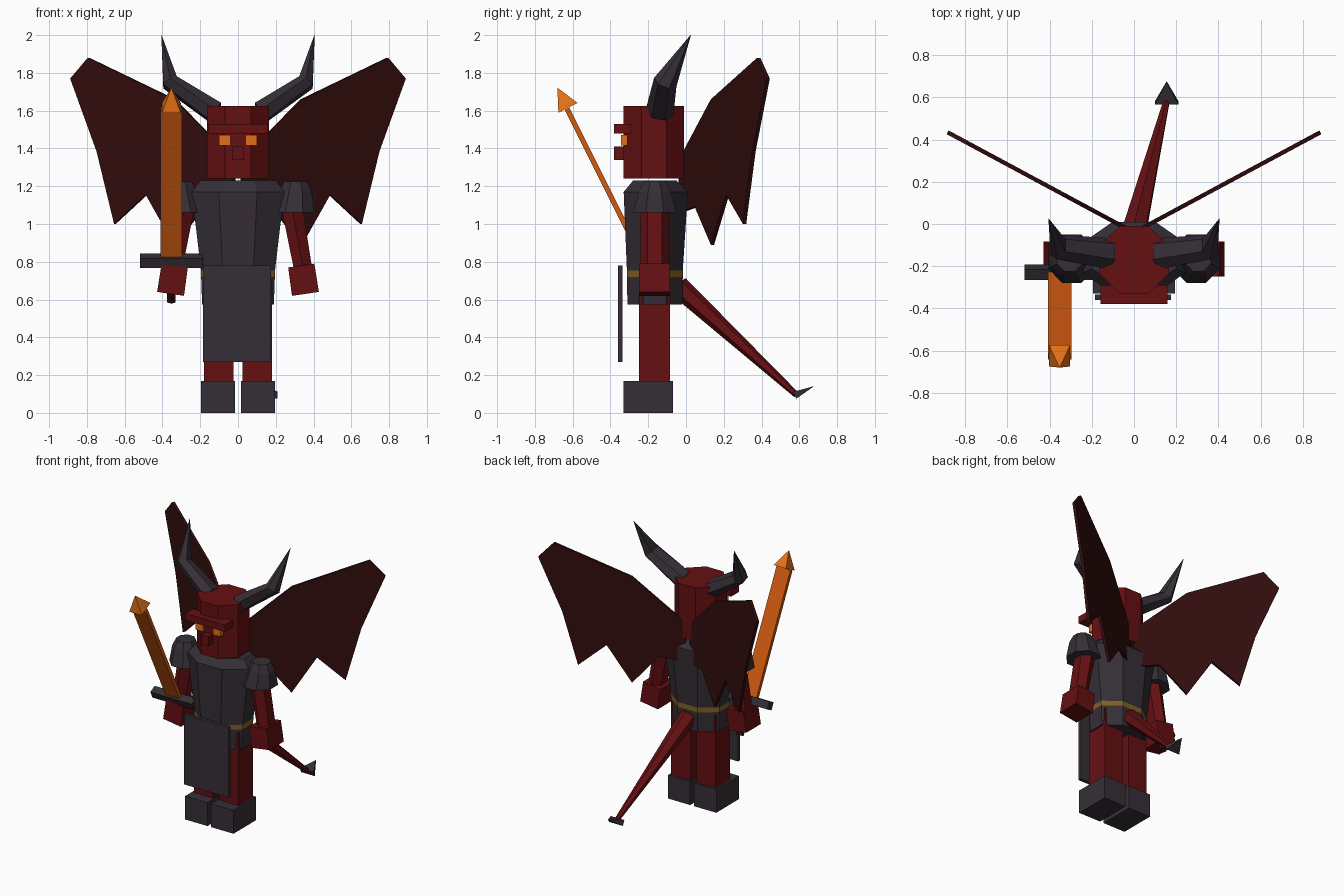
import bpy, bmesh, math
from mathutils import Vector

cube = bpy.data.objects.get("Cube")
if cube:
    bpy.data.objects.remove(cube, do_unlink=True)


def material(name, r, g, b):
    m = bpy.data.materials.new(name)
    m.use_nodes = True
    m.diffuse_color = (r, g, b, 1)
    node = next(n for n in m.node_tree.nodes if n.type == 'BSDF_PRINCIPLED')
    node.inputs["Base Color"].default_value = (r, g, b, 1)
    node.inputs["Roughness"].default_value = 0.9
    return m


SKIN = material("dark red skin", 0.13, 0.005, 0.006)
ARMOUR = material("dark grey armour", 0.036, 0.028, 0.037)
WING = material("deep red membrane", 0.033, 0.004, 0.004)
BLADE = material("orange blade", 0.62, 0.10, 0.005)
GLOW = material("bright orange", 0.75, 0.16, 0.008)
GOLD = material("old gold", 0.22, 0.12, 0.016)


def finish(name, bm, *mats):
    bmesh.ops.recalc_face_normals(bm, faces=bm.faces)
    mesh = bpy.data.meshes.new(name)
    bm.to_mesh(mesh)
    bm.free()
    for m in mats:
        mesh.materials.append(m)
    ob = bpy.data.objects.new(name, mesh)
    bpy.context.collection.objects.link(ob)
    return ob


def loft(name, mat, sections, n=4, axis=None, mirror=1):
    """Skin n-sided sections (x, y, z, half width, half depth) along a path."""
    bm = bmesh.new()
    centres = [Vector(s[:3]) for s in sections]
    last = len(centres) - 1
    rings = []
    for i, (c, s) in enumerate(zip(centres, sections)):
        w = Vector(axis) if axis else centres[min(i + 1, last)] - centres[max(i - 1, 0)]
        w.normalize()
        u = (Vector((1, 0, 0)) - w * w.x).normalized()
        v = w.cross(u)
        grow = 1 / math.cos(math.pi / n)
        ring = []
        for k in range(n):
            a = (2 * k + 1) * math.pi / n
            p = c + u * (s[3] * grow * math.cos(a)) + v * (s[4] * grow * math.sin(a))
            p.x *= mirror
            ring.append(bm.verts.new(p))
        rings.append(ring)
    for a, b in zip(rings, rings[1:]):
        for k in range(n):
            j = (k + 1) % n
            bm.faces.new((a[k], a[j], b[j], b[k]))
    bm.faces.new(rings[0])
    bm.faces.new(rings[-1])
    return finish(name, bm, mat)


def box(name, mat, x, y, z):
    cx, cy = sum(x) / 2, sum(y) / 2
    hx, hy = (x[1] - x[0]) / 2, (y[1] - y[0]) / 2
    return loft(name, mat, [(cx, cy, h, hx, hy) for h in z])


UP = (0, 0, 1)
TINY = 0.001

# Head and face
loft("head", SKIN, [(0, -0.17, 1.24, 0.165, 0.16), (0, -0.17, 1.625, 0.165, 0.16)], 8)
box("brow", SKIN, (-0.16, 0.16), (-0.38, -0.29), (1.48, 1.53))
box("nose", SKIN, (-0.028, 0.028), (-0.38, -0.31), (1.34, 1.41))

# Torso armour, with the belt band coloured by height
torso = loft("torso", ARMOUR, [
    (0, -0.165, 0.575, 0.19, 0.145), (0, -0.165, 0.72, 0.195, 0.148),
    (0, -0.165, 0.755, 0.196, 0.148), (0, -0.16, 1.17, 0.245, 0.17),
    (0, -0.165, 1.23, 0.2, 0.115)], 8, UP)
torso.data.materials.append(GOLD)
for face in torso.data.polygons:
    if 0.72 < face.center.z < 0.755:
        face.material_index = 1
box("loincloth", ARMOUR, (-0.185, 0.175), (-0.36, -0.335), (0.27, 0.78))


def wing(name, s):
    """Flat scalloped slab, swept backwards."""
    outline = [(-0.03, 1.34), (0.14, 1.66), (0.385, 1.88), (0.435, 1.77), (0.36, 1.385),
               (0.31, 1.0), (0.22, 1.155), (0.14, 0.89), (0.055, 1.09), (-0.03, 1.06)]
    half = Vector((-0.47, 0.88, 0)) * 0.01
    bm = bmesh.new()
    sides = []
    for d in (-1, 1):
        pts = [Vector((0.075 + 1.86 * y, y, z)) + half * d for y, z in outline]
        sides.append([bm.verts.new((s * p.x, p.y, p.z)) for p in pts])
    a, b = sides
    bm.faces.new(a)
    bm.faces.new(b)
    for i in range(len(a)):
        j = (i + 1) % len(a)
        bm.faces.new((a[i], a[j], b[j], b[i]))
    finish(name, bm, WING)


# Paired parts
for side, s in (("left", 1), ("right", -1)):
    box(side + "_eye", GLOW, sorted((s * 0.04, s * 0.1)), (-0.345, -0.31), (1.415, 1.47))
    loft(side + "_horn", ARMOUR, [
        (0.12, -0.14, 1.59, 0.055, 0.065), (0.36, -0.11, 1.75, 0.042, 0.055),
        (0.405, 0.025, 2.0, TINY, TINY)], 6, mirror=s)
    loft(side + "_shoulder_pad", ARMOUR, [
        (0.295, -0.165, 1.06, 0.11, 0.115), (0.305, -0.165, 1.17, 0.085, 0.085),
        (0.305, -0.165, 1.225, 0.06, 0.06)], 8, UP, s)
    loft(side + "_arm", SKIN, [
        (0.28, -0.165, 1.12, 0.056, 0.065), (0.345, -0.165, 0.76, 0.048, 0.065)], 6, mirror=s)
    loft(side + "_hand", SKIN, [
        (0.335, -0.167, 0.78, 0.07, 0.083), (0.357, -0.167, 0.63, 0.072, 0.083)], mirror=s)
    box(side + "_leg", SKIN, sorted((s * 0.025, s * 0.18)), (-0.25, -0.085), (0.16, 0.7))
    box(side + "_foot", ARMOUR, sorted((s * 0.015, s * 0.195)), (-0.33, -0.07), (0, 0.17))
    wing(side + "_wing", s)

# Tail and its flat barbed end
loft("tail", SKIN, [(0, -0.04, 0.67, 0.055, 0.05), (0.155, 0.585, 0.095, 0.014, 0.014)], 6)
loft("tail_barb", ARMOUR, [
    (0.155, 0.575, 0.093, 0.055, 0.02), (0.155, 0.675, 0.14, TINY, TINY)])

# Sword, leaning forwards out of the right hand
X = -0.353
LEAN = (0, -0.46, 0.89)
loft("sword_grip", WING, [(X, -0.115, 0.59, 0.022, 0.022), (X, -0.225, 0.8, 0.022, 0.022)], 6, LEAN)
loft("sword_guard", ARMOUR, [
    (X, -0.217, 0.78, 0.167, 0.028), (X, -0.241, 0.83, 0.167, 0.028)], 4, LEAN)
loft("sword_blade", BLADE, [(X, -0.23, 0.81, 0.056, 0.014), (X, -0.63, 1.61, 0.056, 0.014)], 4, LEAN)
loft("sword_tip", GLOW, [(X, -0.625, 1.615, 0.05, 0.057), (X, -0.68, 1.72, TINY, TINY)], 4, LEAN)
